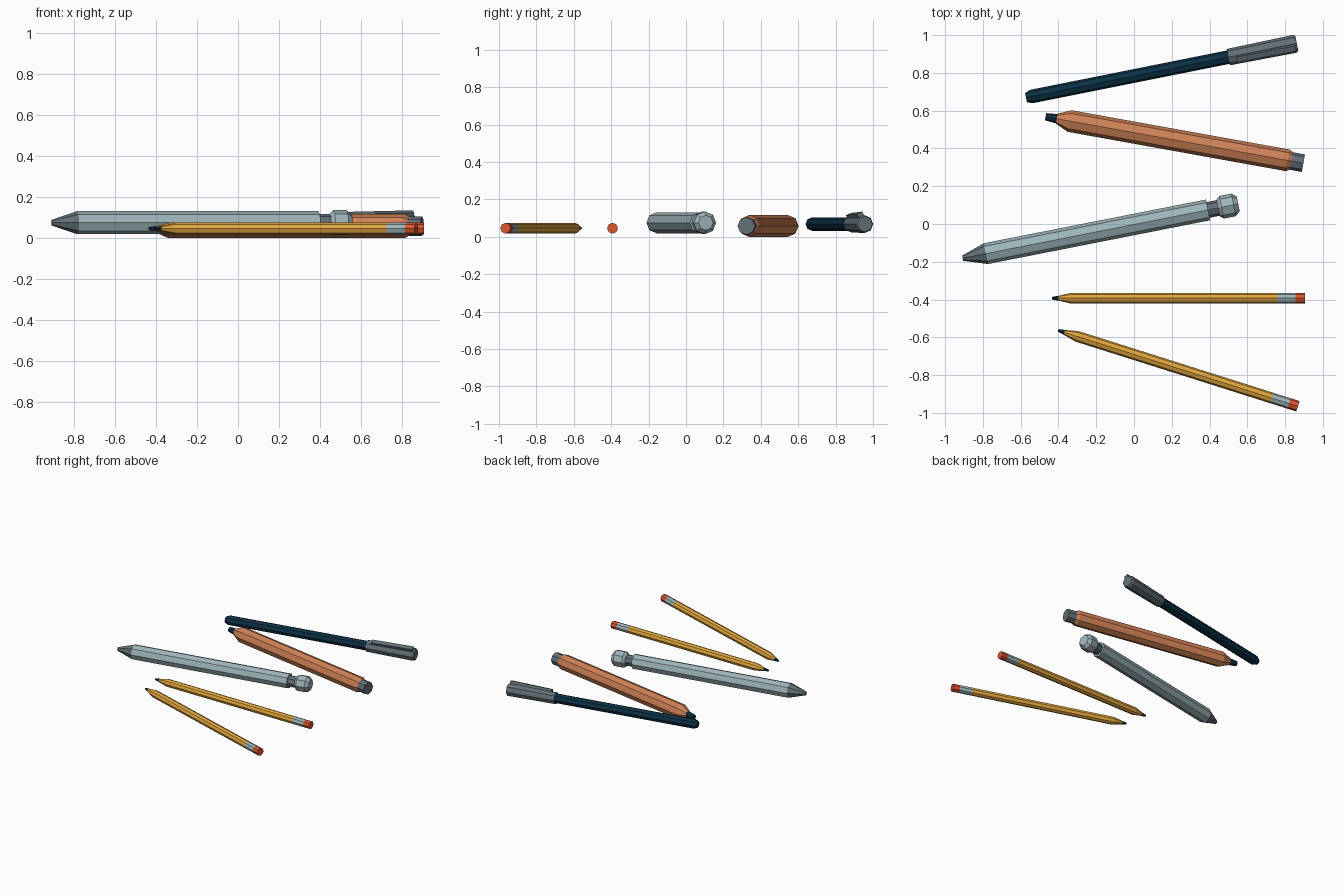
import bpy, bmesh, math
from mathutils import Matrix, Vector

if "Cube" in bpy.data.objects:
    bpy.data.objects.remove(bpy.data.objects["Cube"])

SIDES = 8

def srgb(r, g, b):
    f = lambda c: c / 12.92 if c <= 0.04045 else ((c + 0.055) / 1.055) ** 2.4
    return (f(r / 255), f(g / 255), f(b / 255), 1)

def material(name, *rgb):
    m = bpy.data.materials.new(name)
    m.diffuse_color = srgb(*rgb)
    m.use_nodes = True
    m.node_tree.nodes["Principled BSDF"].inputs["Base Color"].default_value = m.diffuse_color
    return m

navy = material("dark_navy", 12, 49, 69)
yellow = material("pencil_yellow", 226, 166, 62)
orange = material("copper_orange", 208, 130, 86)
light_grey = material("light_metal", 158, 181, 187)
dark_grey = material("dark_metal", 98, 112, 118)
red = material("eraser_red", 220, 86, 46)

def finish(name, bm, mat, frame):
    bmesh.ops.recalc_face_normals(bm, faces=bm.faces)
    bm.transform(frame)
    me = bpy.data.meshes.new(name)
    bm.to_mesh(me)
    bm.free()
    me.materials.append(mat)
    ob = bpy.data.objects.new(name, me)
    bpy.context.collection.objects.link(ob)
    return ob

def turned(name, mat, frame, profile):
    """Eight-sided turned part along local x; profile = (distance, radius)."""
    bm = bmesh.new()
    rings = []
    for s, r in profile:
        rings.append([bm.verts.new((s, r * math.cos(2 * math.pi * i / SIDES),
                                    r * math.sin(2 * math.pi * i / SIDES)))
                      for i in range(SIDES)])
    for a, b in zip(rings, rings[1:]):
        for i in range(SIDES):
            j = (i + 1) % SIDES
            bm.faces.new((a[i], a[j], b[j], b[i]))
    bm.faces.new(rings[0])
    bm.faces.new(rings[-1])
    return finish(name, bm, mat, frame)

def lay(start, end, z):
    """Frame at the start point with local x aimed at the end point; also the length."""
    d = Vector(end) - Vector(start)
    frame = Matrix.Translation((*start, z)) @ Matrix.Rotation(math.atan2(d.y, d.x), 4, 'Z')
    return frame, d.length

# two yellow pencils with lead, metal band and eraser
for label, start, end in (("straight", (-0.435, -0.393), (0.905, -0.393)),
                          ("angled", (-0.402, -0.563), (0.868, -0.965))):
    f, n = lay(start, end, 0.046)
    r = 0.029
    turned(label + "_pencil_lead", navy, f, [(0, 0.007), (0.035, 0.013)])
    turned(label + "_pencil_body", yellow, f, [(0.035, 0.013), (0.105, r), (n - 0.145, r)])
    turned(label + "_pencil_band", light_grey, f, [(n - 0.145, r), (n - 0.05, r)])
    turned(label + "_pencil_eraser", red, f, [(n - 0.05, r), (n, r)])

# thick light grey ballpoint with tip, neck and push button
f, n = lay((-0.907, -0.181), (0.552, 0.106), 0.075)
r = 0.056
turned("ballpoint_tip", dark_grey, f, [(0, 0.014), (0.125, r)])
turned("ballpoint_body", light_grey, f, [(0.125, r), (n - 0.163, r)])
turned("ballpoint_neck", dark_grey, f, [(n - 0.163, 0.042), (n - 0.1, 0.042)])
turned("ballpoint_button", light_grey, f,
       [(n - 0.108, 0.045), (n - 0.09, 0.061), (n - 0.025, 0.061), (n, 0.04)])

# thick copper crayon-like marker with nib and end plug
f, n = lay((-0.468, 0.568), (0.897, 0.322), 0.058)
r = 0.058
turned("marker_nib", navy, f, [(0, 0.019), (0.06, 0.025)])
turned("marker_body", orange, f, [(0.06, 0.027), (0.13, r), (n - 0.085, r), (n - 0.065, 0.047)])
turned("marker_plug", dark_grey, f, [(n - 0.065, 0.047), (n, 0.047)])

# slim navy pen with cap and clip
f, n = lay((-0.572, 0.669), (0.862, 0.956), 0.068)
turned("pen_body", navy, f, [(0, 0.024), (0.028, 0.036), (n - 0.37, 0.036)])
turned("pen_cap", dark_grey, f, [(n - 0.37, 0.044), (n - 0.012, 0.048), (n, 0.041)])
bm = bmesh.new()
bmesh.ops.create_cube(bm, size=1)
for v in bm.verts:
    far, up = v.co.x > 0, v.co.z > 0
    v.co = (n - 0.012 if far else n - 0.33, v.co.y * 0.032,
            ((0.066 if far else 0.058) if up else 0.036))
finish("pen_clip", bm, dark_grey, f @ Matrix.Rotation(math.radians(22.5), 4, 'X'))
